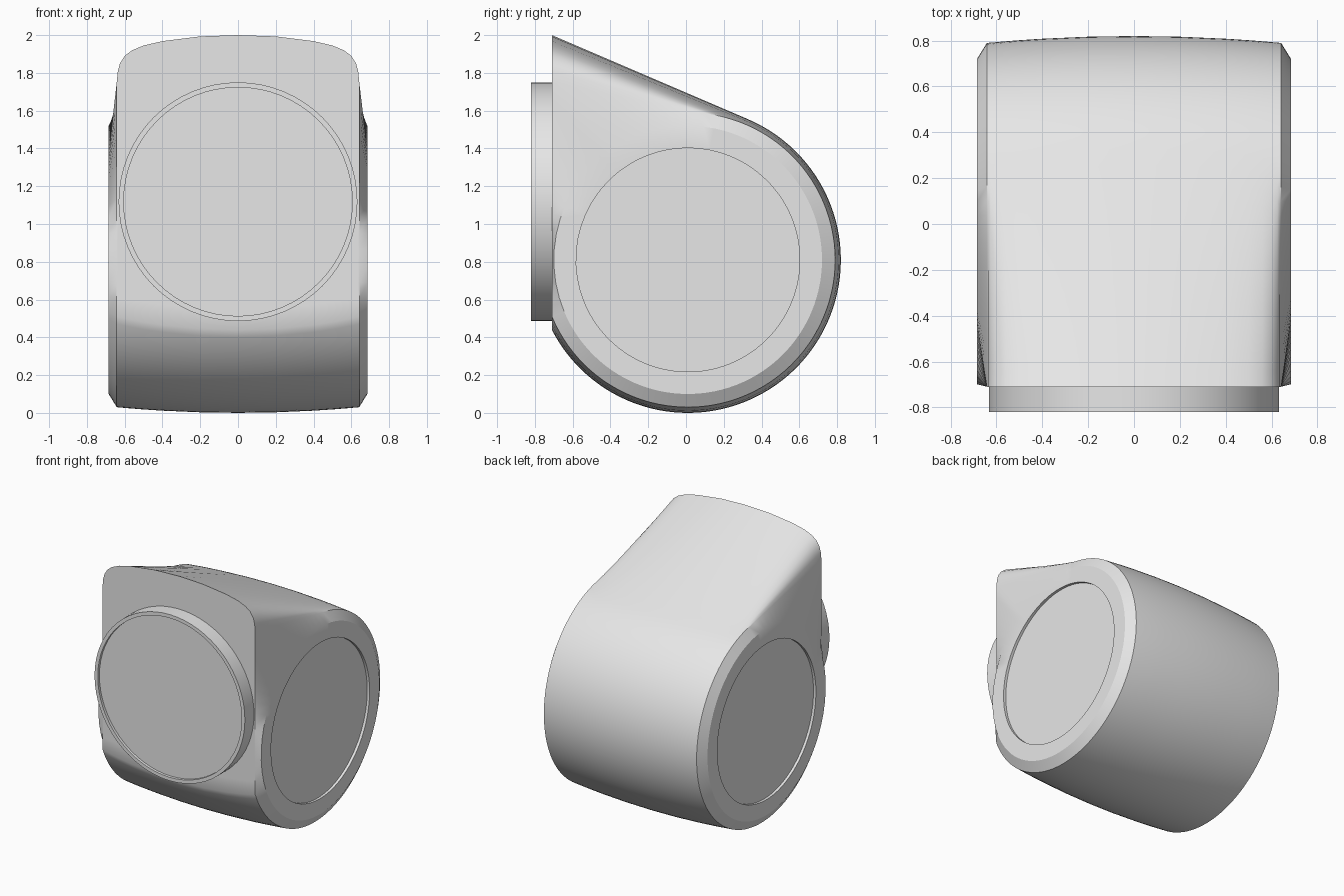
import bpy, bmesh, math

cube = bpy.data.objects.get("Cube")
if cube:
    bpy.data.objects.remove(cube, do_unlink=True)

grey = bpy.data.materials.new("plain grey")
grey.use_nodes = True
colour = (0.8, 0.8, 0.8, 1)
grey.diffuse_color = colour
grey.node_tree.nodes["Principled BSDF"].inputs["Base Color"].default_value = colour

CY, CZ = 0.01, 0.81      # centre of the round drum, seen from the side
FRONT = -0.71            # plane of the flat front


def loft(name, rings):
    """Skin a list of equal-length point rings and cap both ends."""
    bm = bmesh.new()
    loops = [[bm.verts.new(p) for p in ring] for ring in rings]
    for a, b in zip(loops, loops[1:]):
        for i in range(len(a)):
            j = (i + 1) % len(a)
            bm.faces.new((a[i], a[j], b[j], b[i]))
    bm.faces.new(loops[0])
    bm.faces.new(loops[-1])
    bmesh.ops.recalc_face_normals(bm, faces=bm.faces[:])
    mesh = bpy.data.meshes.new(name)
    bm.to_mesh(mesh)
    bm.free()
    mesh.materials.append(grey)
    obj = bpy.data.objects.new(name, mesh)
    bpy.context.collection.objects.link(obj)
    bpy.ops.object.select_all(action='DESELECT')
    obj.select_set(True)
    bpy.context.view_layer.objects.active = obj
    bpy.ops.object.shade_smooth_by_angle(angle=math.radians(30))
    return obj


def teardrop(x, r, top):
    """Drum circle with a straight front and a slope up to the front corner."""
    dy, dz = FRONT - CY, top - CZ
    tangent = math.atan2(dz, dy) - math.acos(r / math.hypot(dy, dz))
    clip = -math.acos(dy / r)
    pts = []
    for i in range(73):
        a = tangent + (clip - tangent) * i / 72
        pts.append((x, CY + r * math.cos(a), CZ + r * math.sin(a)))
    corner = (x, FRONT, top)
    first, last = pts[0], pts[-1]
    for start, end, n in ((last, corner, 14), (corner, first, 14)):
        for i in range(1, n + 1):
            t = i / n
            pts.append(tuple(s + (e - s) * t for s, e in zip(start, end)))
    return pts[:-1]


def circle_like(ring, x, r):
    """Circle whose points lie at the same angles as those of the ring."""
    angles = [math.atan2(p[2] - CZ, p[1] - CY) for p in ring]
    return [(x, CY + r * math.cos(a), CZ + r * math.sin(a)) for a in angles]


# Body: crowned sections, bevelled round sides and shallow round side recesses
sections = [(0, 2.0), (0.2, 1.993), (0.4, 1.968), (0.5, 1.945), (0.56, 1.92),
            (0.6, 1.89), (0.625, 1.85), (0.636, 1.81), (0.642, 1.75)]
half = [teardrop(x, 0.81 - 0.03 * (x / 0.64) ** 2, top) for x, top in sections]
edge = half[-1]
for x, r in ((0.685, 0.71), (0.685, 0.592), (0.665, 0.592)):
    half.append(circle_like(edge, x, r))
mirrored = [[(-x, y, z) for x, y, z in ring] for ring in half[:0:-1]]
loft("body", mirrored + half)

# Front disc: short cylinder with a thin raised rim
rings = []
for y, r in ((-0.69, 0.632), (-0.82, 0.632), (-0.82, 0.605), (-0.80, 0.605)):
    angles = [math.tau * i / 64 for i in range(64)]
    rings.append([(r * math.cos(a), y, 1.118 + r * math.sin(a)) for a in angles])
loft("front_disc", rings)
